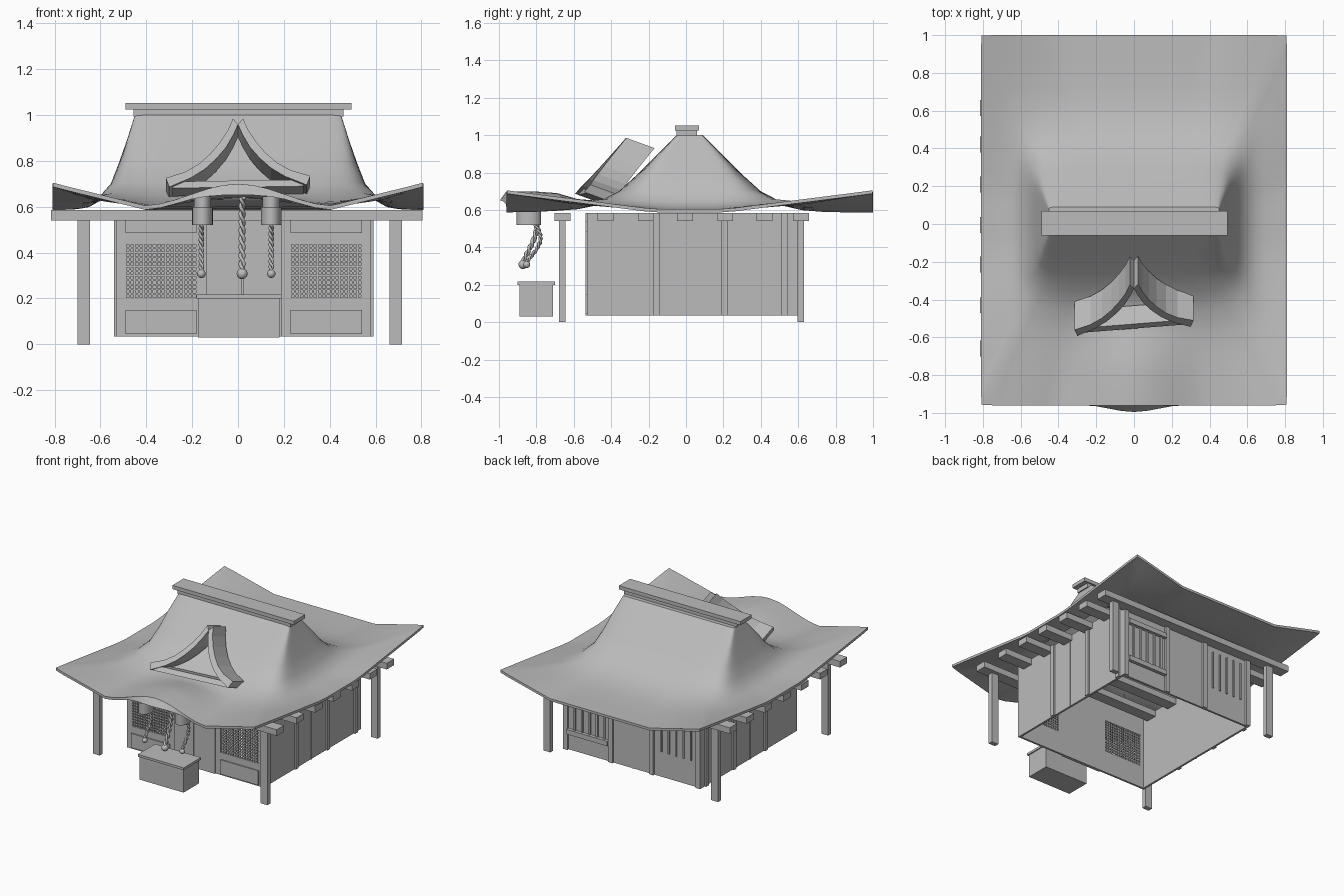
import bpy, bmesh, math
from mathutils import Vector

if "Cube" in bpy.data.objects:
    bpy.data.objects.remove(bpy.data.objects["Cube"], do_unlink=True)

grey = bpy.data.materials.new("plain_grey")
grey.use_nodes = True
grey.diffuse_color = (0.5, 0.5, 0.5, 1)
grey.node_tree.nodes["Principled BSDF"].inputs["Base Color"].default_value = (0.5, 0.5, 0.5, 1)


def finish(name, bm, smooth=False):
    bmesh.ops.recalc_face_normals(bm, faces=bm.faces)
    mesh = bpy.data.meshes.new(name)
    bm.to_mesh(mesh)
    bm.free()
    mesh.materials.append(grey)
    obj = bpy.data.objects.new(name, mesh)
    bpy.context.collection.objects.link(obj)
    if smooth:
        bpy.ops.object.select_all(action="DESELECT")
        obj.select_set(True)
        bpy.context.view_layer.objects.active = obj
        bpy.ops.object.shade_smooth_by_angle(angle=math.radians(40))
    return obj


def boxes(name, items):
    """One object made of boxes given as (x0, x1, y0, y1, z0, z1)."""
    bm = bmesh.new()
    for x0, x1, y0, y1, z0, z1 in items:
        for v in bmesh.ops.create_cube(bm, size=1)["verts"]:
            v.co = Vector((x0 + (v.co.x + .5) * (x1 - x0),
                           y0 + (v.co.y + .5) * (y1 - y0),
                           z0 + (v.co.z + .5) * (z1 - z0)))
    return finish(name, bm)


def clamp(t):
    return max(0, min(1, t))


# Sweeping roof: lofted rings (half x, half y, height, corner lift, squareness)
RINGS = [(.45, .07, 1.0, 0, 30), (.485, .18, .89, 0, 12), (.52, .28, .79, 0, 7),
         (.555, .38, .70, .05, 6), (.60, .48, .645, .15, 7), (.65, .60, .617, .3, 10),
         (.70, .71, .608, .5, 16), (.755, .84, .605, .75, 30), (.81, .98, .605, 1, 200)]
N = 24


def bell(x):
    return math.cos(math.pi * x / .84) ** 2 if abs(x) < .42 else 0


def roof_ring(ring, drop):
    hx, hy, z, lift, k = ring
    side = [-1 + 2 * i / N for i in range(N)]
    square = ([(s, -1) for s in side] + [(1, s) for s in side]
              + [(-s, 1) for s in side] + [(-1, -s) for s in side])
    pts = []
    for u, v in square:
        r = (abs(u) ** k + abs(v) ** k) ** (-1 / k)
        x, y = hx * u * r, .02 + hy * v * r
        corner = clamp((abs(u) - .5) / .5) * clamp((abs(v) - .2) / .8)
        f = clamp((-.42 - y) / .35)
        h = z - drop + .1 * lift * corner + .095 * bell(x) * f * f * (3 - 2 * f)
        if drop and v == -1 and lift == 1:
            y -= .035 * bell(x * 1.6)
            h -= .03 * bell(x * 1.6)
        pts.append((x, y, h))
    return pts


bm = bmesh.new()
loops = [[bm.verts.new(p) for p in roof_ring(r, 0)] for r in RINGS]
loops += [[bm.verts.new(p) for p in roof_ring(r, .018)] for r in reversed(RINGS)]
for a, b in zip(loops, loops[1:]):
    for i in range(4 * N):
        j = (i + 1) % (4 * N)
        bm.faces.new((a[i], a[j], b[j], b[i]))
bm.faces.new(loops[0])
bm.faces.new(loops[-1])
finish("roof", bm, True)

boxes("roof_ridge", [(-.455, .46, -.05, .06, .995, 1.025), (-.49, .495, -.06, .07, 1.025, 1.052)])

# Leaning gable with curved barge boards
BACK = Vector((0, .15, -.055))


def gable_point(x, s):
    return Vector((x, -.32 - .22 * s + .08 * x, .985 - .26 * s + .015 * x))


def slab(bm, outline, start=0.0, end=1.0):
    front = [bm.verts.new(gable_point(*p) + BACK * start) for p in outline]
    back = [bm.verts.new(v.co + BACK * (end - start)) for v in front]
    n = len(front)
    for i in range(n):
        j = (i + 1) % n
        bm.faces.new((front[i], front[j], back[j], back[i]))
    bm.faces.new(front)
    bm.faces.new(back)


OUTER = [(.022, 0), (.045, .2), (.08, .4), (.12, .58), (.17, .75), (.23, .88), (.315, .98)]
INNER = [(0, .1), (.02, .27), (.052, .48), (.095, .67), (.145, .84), (.205, .98), (.30, 1.13)]
bm = bmesh.new()
for side in (1, -1):
    for o, p, i, j in zip(OUTER, OUTER[1:], INNER, INNER[1:]):
        slab(bm, [(side * x, s) for x, s in (o, p, j, i)])
bmesh.ops.remove_doubles(bm, verts=bm.verts, dist=.0005)
finish("gable_boards", bm)
bm = bmesh.new()
slab(bm, [(-.285, 1.02), (.285, 1.02), (.285, 1.13), (-.285, 1.13)], .1, .75)
finish("gable_beam", bm)

# Cross beams and outer posts
boxes("cross_beams", [(-.815, .805, y - .042, y + .042, .54, .585)
                      for y in (-.66, -.43, -.215, -.005, .21, .42, .615)])
boxes("outer_posts", [(x, x + .055, y, y + .035, 0, .545)
                      for x in (-.70, .66) for y in (-.68, .595)])

# Open-bottomed hall: side and back walls, front wall framed around the lattices
L, R, F, B, LOW, TOP, T = -.53, .58, -.53, .58, .035, .585, .015
MID = (L + R) / 2
boxes("side_walls", [(L, L + T, F, B, LOW, TOP), (R - T, R, F, B, LOW, TOP)])
boxes("back_wall", [(L, R, B - T, B, LOW, TOP)])


def both(items):
    """Mirror boxes across the middle of the hall."""
    return items + [(2 * MID - b[1], 2 * MID - b[0]) + b[2:] for b in items]


boxes("front_wall", [(L, R, F, F + T, LOW, .2), (L, R, F, F + T, .44, TOP),
                     (-.18, .23, F, F + T, .2, .44)]
      + both([(L, -.49, F, F + T, .2, .44)]))
boxes("front_panels", both([(-.49, -.18, F - .008, F, .045, .15),
                            (-.49, -.18, F - .008, F, .485, .54)]))
PITCH = .31 / 16
boxes("lattice", both([(-.494 + i * PITCH, -.486 + i * PITCH, F + .002, F + .012, .2, .44)
                       for i in range(17)]
                      + [(-.49, -.18, F + .002, F + .012, .196 + i * .02, .204 + i * .02)
                         for i in range(13)]))
boxes("front_doors", [(-.14, .018, F - .008, F, LOW, TOP), (.022, .19, F - .008, F, LOW, TOP)])

# Wall posts and back wall joinery
boxes("side_posts", both([(R - .005, R + .012, y, y + .032, LOW, TOP) for y in (-.175, .19, .51)]
                         + [(R - .005, R + .005, .014, .02, LOW, TOP)]))
boxes("back_posts", [(x, x + .035, B - .005, B + .015, LOW, TOP)
                     for x in (L, -.15, .18, R - .035)]
      + [(.022, .028, B - .005, B + .004, LOW, TOP)])
boxes("back_window_rails", [(.215, .545, B, B + .025, z, z + .035) for z in (.155, .445)])
boxes("back_window_bars", [(.245 + i * .06, .26 + i * .06, B, B + .01, .19, .445)
                           for i in range(5)])
boxes("back_slats", [(-.455 + i * .06, -.445 + i * .06, B, B + .01, .22, .5) for i in range(5)])

# Offering box
boxes("offering_box", [(-.175, .182, -.89, -.71, .03, .2), (-.182, .19, -.9, -.7, .2, .217)])


# Hanging bells, twisted ropes and end balls
def bell_drum(name, x):
    bm = bmesh.new()
    for r, z0, z1 in ((.045, .52, .6), (.038, .6, .645)):
        geo = bmesh.ops.create_cone(bm, cap_ends=True, segments=24, radius1=r, radius2=r,
                                    depth=z1 - z0)
        for v in geo["verts"]:
            v.co = Vector((v.co.x + x, v.co.y * 1.45 - .84, v.co.z + (z0 + z1) / 2))
    finish(name, bm, True)


def rope(name, x, y, top, r):
    curve = bpy.data.curves.new(name, "CURVE")
    curve.dimensions = "3D"
    curve.bevel_depth = r * .6
    curve.bevel_resolution = 1
    curve.use_fill_caps = True
    steps = 60
    for phase in (0, math.pi):
        line = curve.splines.new("POLY")
        line.points.add(steps)
        for i, p in enumerate(line.points):
            t = i / steps
            a = phase + t * 9 * math.pi
            sway = .035 * math.sin(math.pi * t * 1.25) - .02 * t * t
            p.co = (x + r * .55 * math.cos(a), y + sway + r * .55 * math.sin(a),
                    top + (.315 - top) * t, 1)
    curve.materials.append(grey)
    bpy.context.collection.objects.link(bpy.data.objects.new(name, curve))
    bm = bmesh.new()
    bmesh.ops.create_uvsphere(bm, u_segments=16, v_segments=10, radius=r * 1.7)
    bmesh.ops.translate(bm, verts=bm.verts, vec=(x, y - .042, .308))
    finish(name + "_ball", bm, True)


bell_drum("left_bell", .145)
bell_drum("right_bell", -.155)
rope("left_rope", .145, -.81, .53, .011)
rope("right_rope", -.16, -.81, .53, .011)
rope("middle_rope", .018, -.83, .64, .014)
